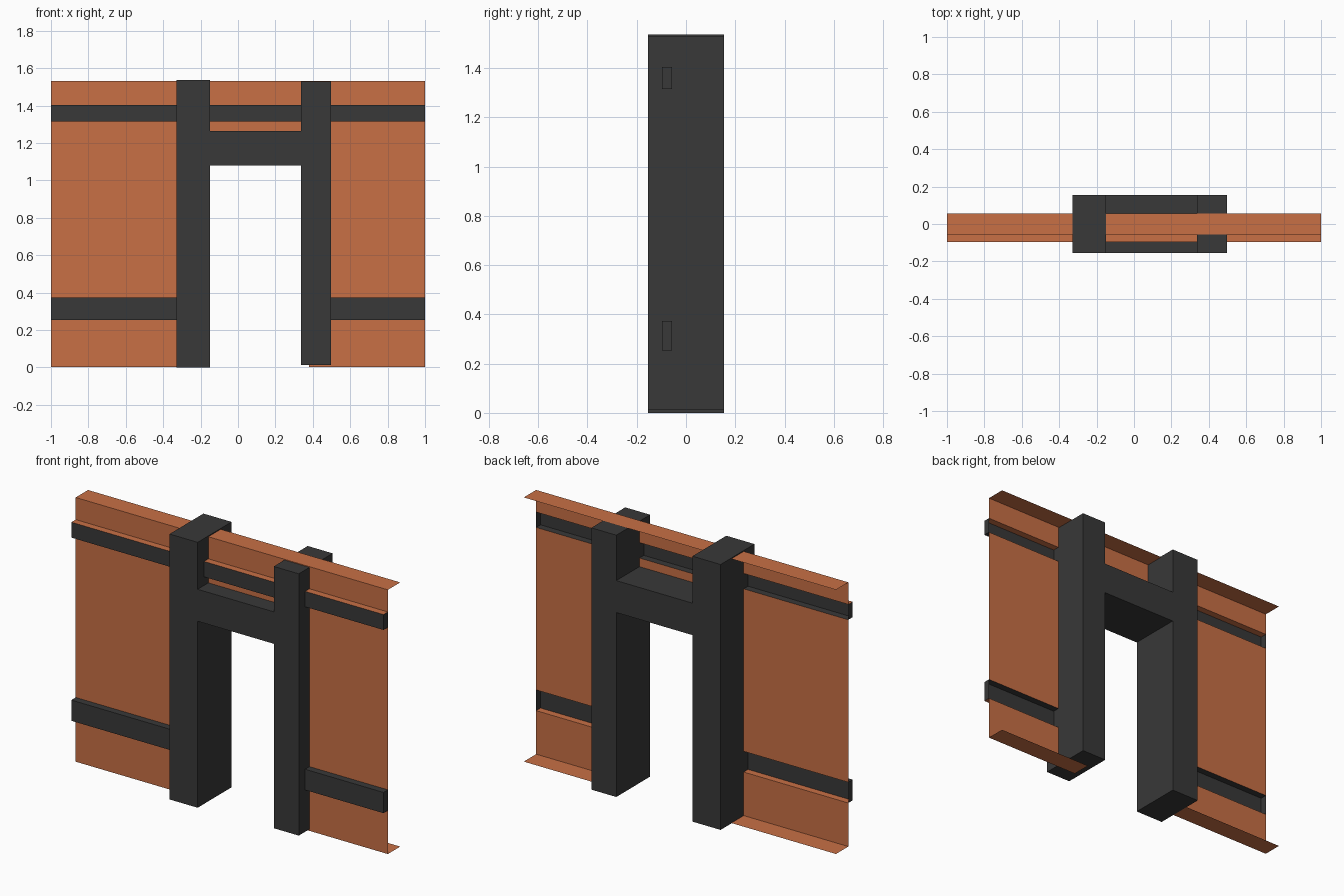
import bpy, bmesh

if "Cube" in bpy.data.objects:
    bpy.data.objects.remove(bpy.data.objects["Cube"])


def material(name, color):
    m = bpy.data.materials.new(name)
    m.diffuse_color = (*color, 1)
    m.use_nodes = True
    m.node_tree.nodes["Principled BSDF"].inputs["Base Color"].default_value = m.diffuse_color
    return m


ORANGE = material("orange_panel", (0.58, 0.16, 0.06))
DARK = material("dark_steel", (0.04, 0.04, 0.04))


def finish(bm, name, mat):
    bmesh.ops.remove_doubles(bm, verts=bm.verts, dist=0.0005)
    bmesh.ops.recalc_face_normals(bm, faces=bm.faces)
    mesh = bpy.data.meshes.new(name)
    bm.to_mesh(mesh)
    bm.free()
    mesh.materials.append(mat)
    ob = bpy.data.objects.new(name, mesh)
    bpy.context.collection.objects.link(ob)
    return ob


def sweep(bm, profile, x0, x1):
    """Extrude an open (y, z) profile along x as a thin sheet."""
    for (ya, za), (yb, zb) in zip(profile, profile[1:]):
        corners = [(x0, ya, za), (x1, ya, za), (x1, yb, zb), (x0, yb, zb)]
        bm.faces.new([bm.verts.new(c) for c in corners])


BACK, SHEET, FRONT = 0.056, -0.057, -0.097
LOW = (0.254, 0.374)      # lower rail heights
HIGH = (1.315, 1.404)     # upper rail heights
TOP = 1.532
OPEN_L, OPEN_R, OPEN_TOP = -0.24, 0.38, 1.17

# Folded sheet wall with top and bottom flanges and a door opening
foot = [(BACK, 0.002), (SHEET, 0.002), (SHEET, LOW[0]), (FRONT, LOW[0])]
field = [(SHEET, LOW[1]), (SHEET, OPEN_TOP)]
lintel = [(SHEET, OPEN_TOP), (SHEET, HIGH[0])]
crown = [(FRONT, HIGH[1]), (SHEET, HIGH[1]), (SHEET, TOP), (BACK, TOP)]
bm = bmesh.new()
for x0, x1 in ((-1, OPEN_L), (OPEN_R, 1)):
    for profile in (foot, field):
        sweep(bm, profile, x0, x1)
for x0, x1 in ((-1, OPEN_L), (OPEN_L, OPEN_R), (OPEN_R, 1)):
    for profile in (lintel, crown):
        sweep(bm, profile, x0, x1)
finish(bm, "wall_panel", ORANGE)


# Hollow rails, open at the back, closed at the outer ends
def rail(name, profile, heights, x0, x1):
    bm = bmesh.new()
    sweep(bm, profile, x0, x1)
    z0, z1 = heights
    for x in (x0, x1):
        if abs(x) == 1:
            cap = [(x, FRONT, z0), (x, SHEET, z0), (x, SHEET, z1), (x, FRONT, z1)]
            bm.faces.new([bm.verts.new(c) for c in cap])
    finish(bm, name, DARK)


low_profile = [(FRONT, LOW[0]), (FRONT, LOW[1]), (SHEET, LOW[1])]
high_profile = [(SHEET, HIGH[0]), (FRONT, HIGH[0]), (FRONT, HIGH[1])]
rail("lower_rail_left", low_profile, LOW, -1, OPEN_L)
rail("lower_rail_right", low_profile, LOW, OPEN_R, 1)
rail("upper_rail", high_profile, HIGH, -1, 1)

# Door frame: one H outline extruded through the wall
outline = [(-0.33, 0), (-0.15, 0), (-0.15, 1.08), (0.338, 1.08), (0.338, 0.012),
           (0.498, 0.012), (0.498, 1.528), (0.338, 1.528), (0.338, 1.265),
           (-0.15, 1.265), (-0.15, 1.537), (-0.33, 1.537)]
bm = bmesh.new()
face = bm.faces.new([bm.verts.new((x, -0.155, z)) for x, z in outline])
ext = bmesh.ops.extrude_face_region(bm, geom=[face], use_keep_orig=True)
bmesh.ops.translate(bm, vec=(0, 0.31, 0),
                    verts=[g for g in ext["geom"] if isinstance(g, bmesh.types.BMVert)])
finish(bm, "door_frame", DARK)
